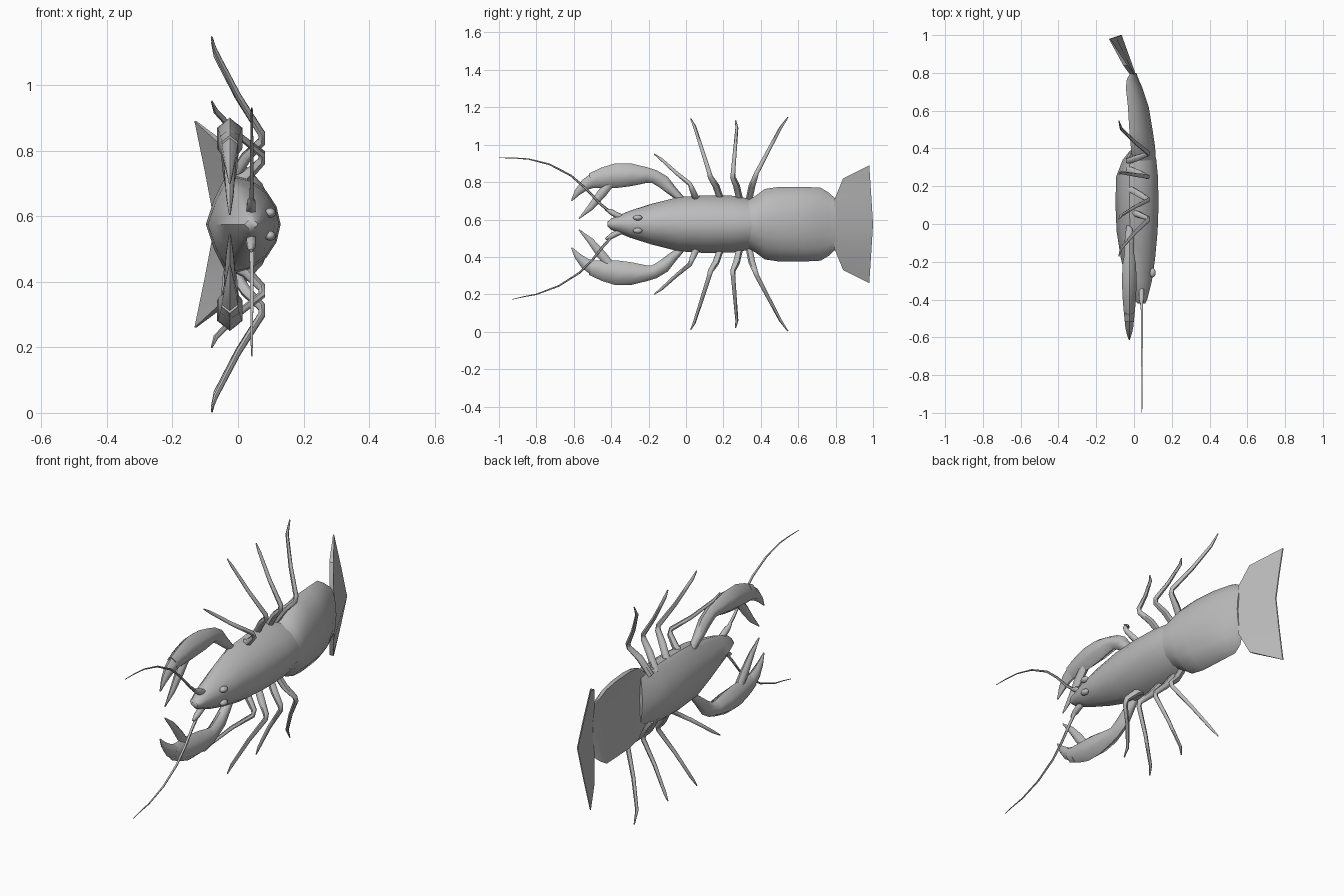
import bpy
import bmesh
from math import cos, sin, pi, radians
from mathutils import Vector

cube = bpy.data.objects.get("Cube")
if cube:
    bpy.data.objects.remove(cube)

MID = 0.575  # height of the mirror plane; the animal lies on its side, back to +x

shell = bpy.data.materials.new("shell_grey")
shell.use_nodes = True
shell.diffuse_color = (0.5, 0.5, 0.5, 1)
shell.node_tree.nodes["Principled BSDF"].inputs["Base Color"].default_value = (0.5, 0.5, 0.5, 1)


def finish(name, bm, angle=50):
    bmesh.ops.recalc_face_normals(bm, faces=bm.faces)
    me = bpy.data.meshes.new(name)
    bm.to_mesh(me)
    bm.free()
    me.materials.append(shell)
    me.shade_smooth()
    me.set_sharp_from_angle(angle=radians(angle))
    ob = bpy.data.objects.new(name, me)
    bpy.context.collection.objects.link(ob)
    return ob


def loft(name, rings, angle=50):
    bm = bmesh.new()
    loops = [[bm.verts.new(p) for p in ring] for ring in rings]
    n = len(loops[0])
    for a, b in zip(loops, loops[1:]):
        for i in range(n):
            j = (i + 1) % n
            bm.faces.new((a[i], a[j], b[j], b[i]))
    bm.faces.new(loops[0])
    bm.faces.new(loops[-1])
    return finish(name, bm, angle)


def tube(name, path, side, sides=6, angle=60):
    """Path of (x, y, distance from mirror plane, radius, x radius)."""
    pts = [Vector((p[0], p[1], MID + side * p[2])) for p in path]
    rings = []
    for i, p in enumerate(path):
        t = (pts[min(i + 1, len(pts) - 1)] - pts[max(i - 1, 0)]).normalized()
        u = t.cross(Vector((1, 0, 0))).normalized()
        v = u.cross(t)
        rx = p[4] if len(p) > 4 else p[3]
        rings.append([pts[i] + u * p[3] * cos(2 * pi * k / sides) + v * rx * sin(2 * pi * k / sides)
                      for k in range(sides)])
    return loft(name, rings, angle)


# Body shells: (y, half width, back x, side x, belly x)
def body(name, sections):
    half = [(0.35, 0.92, 1), (0.66, 0.72, 1), (0.92, 0.35, 1), (1, 0, 1), (0.88, 0.25, 0), (0.5, 0.65, 0)]
    rings = []
    for y, w, back, side, belly in sections:
        up = [(w * f, side + m * ((back if top else belly) - side)) for f, m, top in half]
        ring = [(0, back)] + up + [(0, belly)] + [(-z, x) for z, x in reversed(up)]
        rings.append([(x, y, MID + z) for z, x in ring])
    loft(name, rings, 50)


body("carapace", [
    (-0.42, 0.012, 0.06, 0.035, 0.02),
    (-0.40, 0.03, 0.07, 0.035, 0.0),
    (-0.30, 0.072, 0.095, 0.02, -0.04),
    (-0.18, 0.11, 0.112, 0.0, -0.07),
    (-0.04, 0.145, 0.125, -0.02, -0.092),
    (0.10, 0.154, 0.13, -0.025, -0.098),
    (0.25, 0.152, 0.127, -0.025, -0.095),
    (0.34, 0.137, 0.118, -0.025, -0.06),
    (0.39, 0.12, 0.105, -0.01, -0.02),
])
body("abdomen", [
    (0.33, 0.13, 0.115, -0.01, -0.01),
    (0.37, 0.15, 0.115, -0.012, -0.005),
    (0.42, 0.188, 0.11, -0.018, 0.0),
    (0.50, 0.20, 0.098, -0.025, -0.005),
    (0.62, 0.20, 0.078, -0.032, -0.012),
    (0.72, 0.195, 0.045, -0.043, -0.025),
    (0.765, 0.168, 0.025, -0.038, -0.028),
    (0.80, 0.135, 0.012, -0.02, -0.02),
])

# Tail fan: swept plate, (x, y, width) along its front and rear edges
front_edge = [(0.0, 0.785, 0), (-0.012, 0.795, 0.135), (-0.045, 0.84, 0.245)]
rear_edge = [(-0.068, 1.0, 0), (-0.098, 0.99, 0.16), (-0.13, 0.98, 0.315)]
bm = bmesh.new()
rows = []
for edge in (front_edge, rear_edge):
    full = [(x, y, -z) for x, y, z in reversed(edge[1:])] + edge
    thick = 0.012 if edge is front_edge else 0.003
    for s in (1, -1):
        rows.append([bm.verts.new((x + s * thick, y, MID + z)) for x, y, z in full])
order = [rows[0], rows[2], rows[3], rows[1]]
for a, b in zip(order, order[1:] + order[:1]):
    for i in range(len(a) - 1):
        bm.faces.new((a[i], a[i + 1], b[i + 1], b[i]))
for i in (0, -1):
    bm.faces.new([r[i] for r in order])
finish("tail_fan", bm, 40)

# Walking legs: y of hip, knee, shin bend and tip, then reach of knee, bend and tip
legs = [
    (0.07, 0.03, -0.13, -0.17, 0.20, 0.345, 0.375),
    (0.19, 0.13, 0.045, 0.025, 0.26, 0.525, 0.565),
    (0.29, 0.25, 0.272, 0.265, 0.26, 0.515, 0.555),
    (0.335, 0.37, 0.505, 0.545, 0.26, 0.515, 0.572),
]
for side, word in ((1, "right"), (-1, "left")):
    for n, (y0, y1, y2, y3, r1, r2, r3) in enumerate(legs, 1):
        tube(f"{word}_leg_{n}", [
            (-0.03, y0, 0.12, 0.018),
            (0.025, (y0 + y1) / 2, r1 - 0.055, 0.018),
            (0.072, y1, r1 - 0.008, 0.014),
            (0.073, y1 + (y2 - y1) * 0.06, r1 + 0.015, 0.012),
            (0.0, (y1 + y2) / 2, (r1 + r2) / 2, 0.010),
            (-0.068, y2, r2, 0.008),
            (-0.08, y3, r3, 0.003),
        ], side)

    # Pincer arm, palm and its two fingers
    X = -0.025
    tube(f"{word}_claw_arm", [
        (X, -0.01, 0.12, 0.016),
        (X, -0.07, 0.175, 0.026),
        (X, -0.12, 0.225, 0.036, 0.03),
        (X, -0.17, 0.255, 0.036, 0.03),
        (X, -0.21, 0.262, 0.042, 0.04),
        (X, -0.29, 0.264, 0.06, 0.045),
        (X, -0.37, 0.26, 0.066, 0.042),
        (X, -0.44, 0.248, 0.056, 0.036),
        (X, -0.51, 0.232, 0.04, 0.028),
    ], side)
    tube(f"{word}_outer_finger", [
        (X, -0.46, 0.25, 0.045, 0.033),
        (X, -0.54, 0.21, 0.03, 0.024),
        (X, -0.58, 0.17, 0.018, 0.014),
        (X, -0.612, 0.125, 0.003),
    ], side)
    tube(f"{word}_inner_finger", [
        (X, -0.40, 0.225, 0.022),
        (X, -0.45, 0.165, 0.025, 0.02),
        (X, -0.51, 0.09, 0.017, 0.013),
        (X, -0.572, 0.03, 0.003),
    ], side)

    # Antenna root and eye
    tube(f"{word}_antenna_root", [
        (0.04, -0.33, 0.035, 0.012), (0.04, -0.37, 0.048, 0.016),
        (0.04, -0.40, 0.065, 0.015), (0.04, -0.43, 0.08, 0.006),
    ], side)
    bm = bmesh.new()
    bmesh.ops.create_uvsphere(bm, u_segments=12, v_segments=8, radius=1)
    bmesh.ops.scale(bm, vec=(0.017, 0.025, 0.015), verts=bm.verts)
    bmesh.ops.translate(bm, vec=(0.098, -0.258, MID + side * 0.035), verts=bm.verts)
    finish(f"{word}_eye", bm, 80)

# Feelers: long whips, curved differently on each side
whips = {
    "right": (1, [(-0.40, 0.06), (-0.46, 0.11), (-0.54, 0.195), (-0.615, 0.26),
                  (-0.73, 0.32), (-0.84, 0.348), (-0.92, 0.354), (-0.999, 0.355)]),
    "left": (-1, [(-0.39, 0.06), (-0.44, 0.115), (-0.50, 0.19), (-0.57, 0.26),
                  (-0.68, 0.33), (-0.80, 0.375), (-0.87, 0.388), (-0.93, 0.402)]),
}
for word, (side, line) in whips.items():
    tube(f"{word}_antenna", [(0.042, y, d, 0.008 - 0.0009 * i) for i, (y, d) in enumerate(line)], side)
